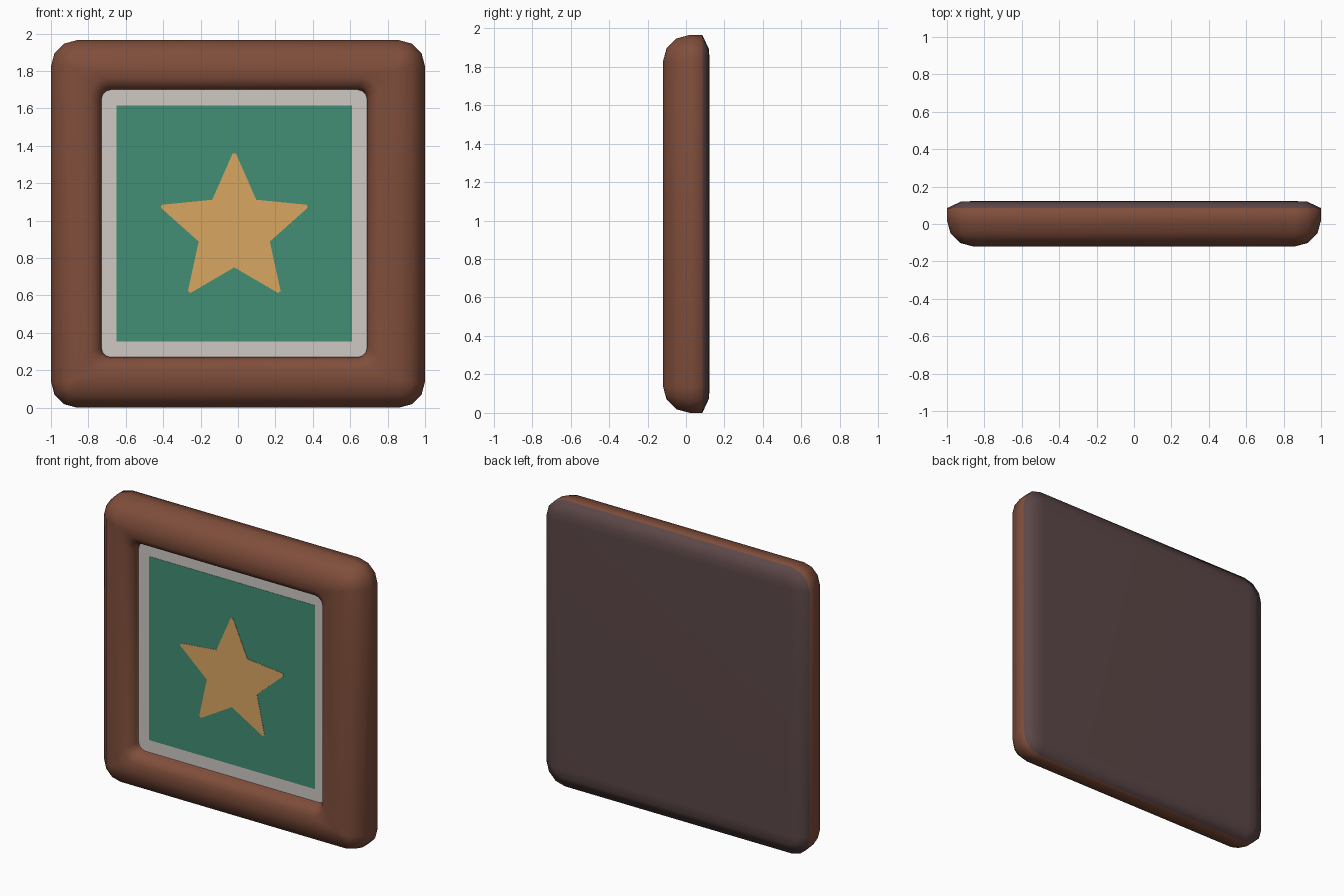
import bpy, bmesh, math

if "Cube" in bpy.data.objects:
    bpy.data.objects.remove(bpy.data.objects["Cube"])


def material(name, r, g, b):
    # sRGB 0-255 to linear diffuse colour
    def lin(c):
        c /= 255
        return c / 12.92 if c <= 0.04045 else ((c + 0.055) / 1.055) ** 2.4
    m = bpy.data.materials.new(name)
    m.diffuse_color = (lin(r), lin(g), lin(b), 1)
    m.use_nodes = True
    m.node_tree.nodes["Principled BSDF"].inputs["Base Color"].default_value = m.diffuse_color
    return m


WOOD = material("brown wood", 128, 78, 59)
BACK = material("dark backing", 92, 71, 71)
MAT = material("pale mat", 207, 200, 196)
GREEN = material("green picture", 66, 143, 117)
GOLD = material("gold star", 217, 167, 97)


def rounded_rect(cx, cz, hx, hz, r, seg=3):
    # (x, z) points, counter-clockwise, seg + 1 points per corner
    pts = []
    for i, (sx, sz) in enumerate([(1, 1), (-1, 1), (-1, -1), (1, -1)]):
        for k in range(seg + 1):
            a = math.radians(90 * (i + k / seg))
            pts.append((cx + sx * (hx - r) + r * math.cos(a),
                        cz + sz * (hz - r) + r * math.sin(a)))
    return pts


def finish(bm, name, *mats):
    bmesh.ops.recalc_face_normals(bm, faces=bm.faces)
    me = bpy.data.meshes.new(name)
    bm.to_mesh(me)
    bm.free()
    for m in mats:
        me.materials.append(m)
    ob = bpy.data.objects.new(name, me)
    bpy.context.collection.objects.link(ob)
    return ob


def plate(name, pts, y_front, y_back, mat):
    # flat outline extruded along y
    bm = bmesh.new()
    face = bm.faces.new([bm.verts.new((x, y_front, z)) for x, z in pts])
    ext = bmesh.ops.extrude_face_region(bm, geom=[face], use_keep_orig=True)
    for v in ext["geom"]:
        if isinstance(v, bmesh.types.BMVert):
            v.co.y = y_back
    return finish(bm, name, mat)


# Frame: rounded rectangles bridged from the back, round the rim, into the opening
HX, HZ, R = 1.0, 0.9825, 0.14
OX, OZ, OHX, OHZ = -0.02, 0.985, 0.71, 0.715
rings = []
for inset, y in [(0.135, 0.122), (0.075, 0.12), (0.0, 0.085)]:
    rings.append((y, rounded_rect(0, HZ, HX - inset, HZ - inset, max(R - inset, 0.005))))
for k in range(4):
    a = math.radians(30 * k)
    inset = R * (1 - math.cos(a))
    rings.append((0.02 - R * math.sin(a),
                  rounded_rect(0, HZ, HX - inset, HZ - inset, max(R - inset, 0.005))))
for grow, y in [(0.06, -0.12), (0.02, -0.097), (0.0, -0.06), (0.0, -0.03)]:
    rings.append((y, rounded_rect(OX, OZ, OHX + grow, OHZ + grow, 0.05 + grow * 0.5)))

bm = bmesh.new()
loops = [[bm.verts.new((x, y, z)) for x, z in pts] for y, pts in rings]
n = len(loops[0])
for a, b in zip(loops, loops[1:]):
    for i in range(n):
        j = (i + 1) % n
        bm.faces.new((a[i], a[j], b[j], b[i]))
bm.faces.new(loops[0])
bm.faces.new(loops[-1])
for f in bm.faces:
    f.smooth = True
    if f.calc_center_median().y > 0.09:
        f.material_index = 1
frame = finish(bm, "frame", WOOD, BACK)

# Mat, picture and star inside the opening
plate("mat", rounded_rect(OX, OZ, OHX, OHZ, 0.05), -0.034, -0.028, MAT)
plate("picture", [(OX + sx * 0.63, OZ + sz * 0.63)
                  for sx, sz in [(-1, -1), (1, -1), (1, 1), (-1, 1)]], -0.036, -0.033, GREEN)

star = []
for i in range(5):
    tip = 90 + 72 * i
    for ang, rad in [(tip - 1.2, 0.41), (tip + 1.2, 0.41), (tip + 36, 0.2)]:
        a = math.radians(ang)
        star.append((OX + rad * math.cos(a), 0.95 + rad * math.sin(a)))
plate("star", star, -0.038, -0.035, GOLD)
